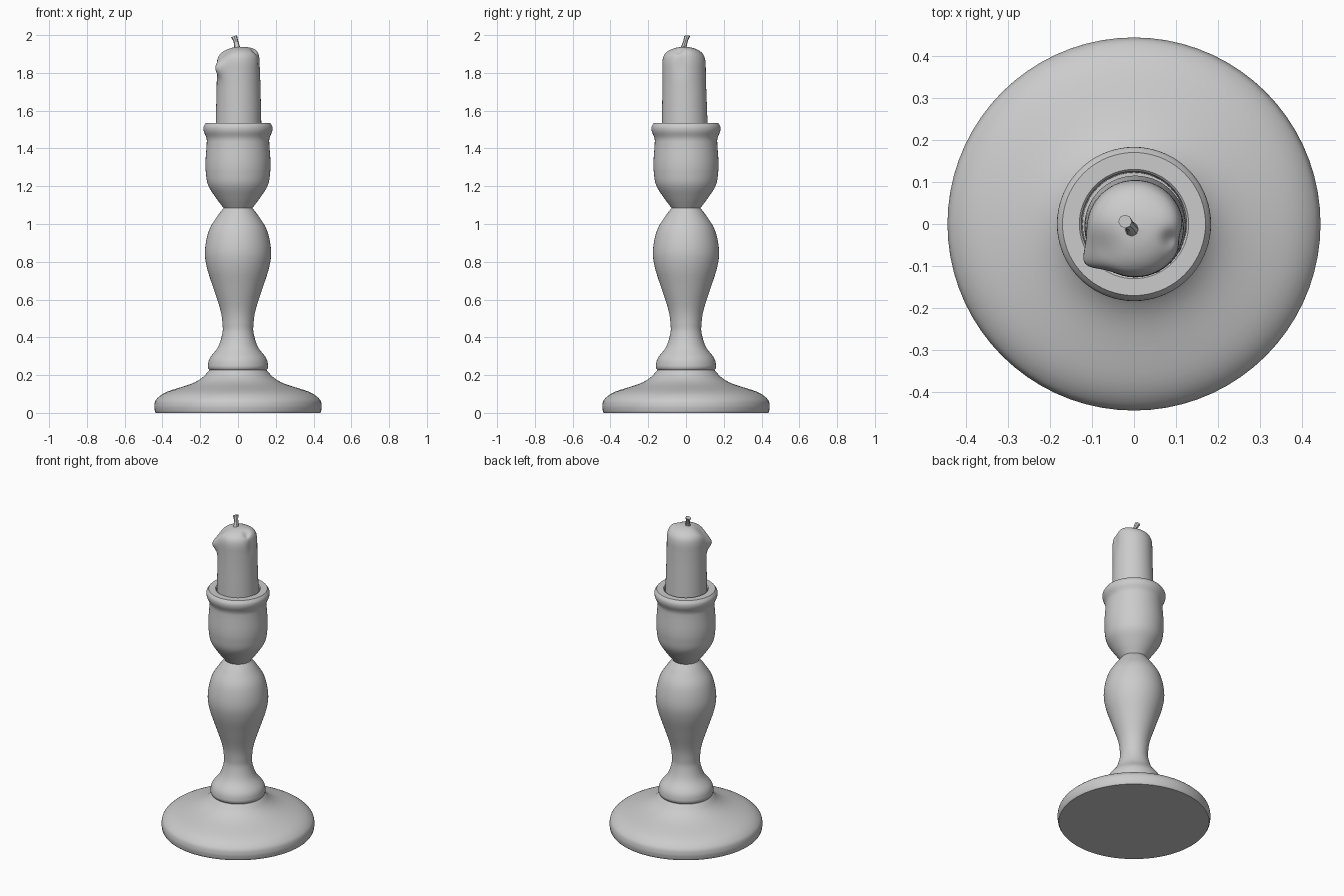
import bpy, bmesh, math
from mathutils import Vector

cube = bpy.data.objects.get("Cube")
if cube:
    bpy.data.objects.remove(cube)

# One plain grey for everything
grey = bpy.data.materials.new("plain grey")
grey.use_nodes = True
GREY = (0.6, 0.6, 0.6, 1)
grey.diffuse_color = GREY
grey.node_tree.nodes["Principled BSDF"].inputs["Base Color"].default_value = GREY


def smooth_curve(pts, steps=5):
    """Catmull-Rom curve through the given profile points."""
    p = [Vector(q) for q in pts]
    p = [2 * p[0] - p[1]] + p + [2 * p[-1] - p[-2]]
    out = []
    for a, b, c, d in zip(p, p[1:], p[2:], p[3:]):
        for i in range(steps):
            t = i / steps
            out.append(0.5 * (2 * b + (c - a) * t + (2 * a - 5 * b + 4 * c - d) * t * t
                              + (3 * b - a - 3 * c + d) * t ** 3))
    return out + [p[-2]]


def lathe(name, profile, sides=72, deform=None):
    """Spin (radius, height) points round z; cap open ends; optionally reshape."""
    bm = bmesh.new()
    rings = []
    for r, z in profile:
        ring = []
        for i in range(sides):
            a = math.tau * i / sides
            co = Vector((r * math.cos(a), r * math.sin(a), z))
            ring.append(bm.verts.new(deform(co) if deform else co))
        rings.append(ring)
    for lo, hi in zip(rings, rings[1:]):
        for i in range(sides):
            j = (i + 1) % sides
            bm.faces.new((lo[i], lo[j], hi[j], hi[i]))
    bm.faces.new(rings[0][::-1])
    bm.faces.new(rings[-1])
    mesh = bpy.data.meshes.new(name)
    bm.to_mesh(mesh)
    bm.free()
    obj = bpy.data.objects.new(name, mesh)
    bpy.context.collection.objects.link(obj)
    mesh.materials.append(grey)
    bpy.ops.object.select_all(action="DESELECT")
    obj.select_set(True)
    bpy.context.view_layer.objects.active = obj
    bpy.ops.object.shade_smooth_by_angle(angle=math.radians(40))
    return obj


# Broad foot
lathe("foot", [(0.435, 0)] + smooth_curve([
    (0.44, 0.008), (0.443, 0.04), (0.43, 0.075), (0.375, 0.112), (0.25, 0.153),
    (0.19, 0.186), (0.152, 0.226)]))

# Turned stem with collar, waist and bulb
lathe("stem", smooth_curve([
    (0.145, 0.222), (0.157, 0.235), (0.159, 0.255), (0.148, 0.292), (0.105, 0.35),
    (0.083, 0.42), (0.082, 0.47), (0.093, 0.545), (0.13, 0.66), (0.165, 0.77),
    (0.175, 0.86), (0.154, 0.965), (0.11, 1.04), (0.076, 1.085)]))

# Cup with flared lip and a socket for the candle
lathe("cup", smooth_curve([
    (0.076, 1.084), (0.118, 1.14), (0.158, 1.205), (0.17, 1.27), (0.172, 1.33),
    (0.166, 1.42), (0.167, 1.455), (0.181, 1.49), (0.182, 1.515), (0.17, 1.535)])
    + [(0.13, 1.535), (0.125, 1.53), (0.122, 1.4)])


def melt(co):
    """Lean the candle and add the wax drip and the dip in its rim."""
    up = max(0, (co.z - 1.5) / 0.44)
    out = Vector((co.x + 0.003, co.y - 0.006 - 0.006 * up, co.z))

    def near(x, y, z, size, tall):
        d = ((co.x - x) ** 2 + (co.y - y) ** 2) / size ** 2
        return math.exp(-d - ((co.z - z) / tall) ** 2)

    drip = near(-0.095, -0.065, 1.84, 0.035, 0.05)
    out += Vector((-0.025, -0.018, -0.01)) * drip
    out.z -= 0.02 * near(-0.08, -0.045, 1.9, 0.045, 0.06)
    out.z -= 0.016 * near(0.085, -0.025, 1.92, 0.02, 0.06)
    out.z += 0.015 * near(0.085, 0.02, 1.89, 0.06, 0.05)
    out.x -= 0.008 * near(0.12, -0.02, 1.85, 0.03, 0.06)
    return out


# Candle with softened top
lathe("candle", [(0.121, 1.41)] + smooth_curve([
    (0.121, 1.5), (0.119, 1.6), (0.116, 1.72), (0.115, 1.8), (0.114, 1.86),
    (0.104, 1.895), (0.08, 1.918), (0.045, 1.932), (0.004, 1.938)]), deform=melt)


def bend(co):
    """Tilt the wick towards the back and right."""
    t = (co.z - 1.92) / 0.08
    return Vector((co.x - 0.004 - 0.02 * t * t, co.y - 0.018 + 0.026 * t,
                   co.z + 0.35 * co.x * max(t, 0)))


# Short bent wick
lathe("wick", [(0.02, 1.92), (0.014, 1.945), (0.012, 1.97), (0.016, 1.994)],
      sides=8, deform=bend)
